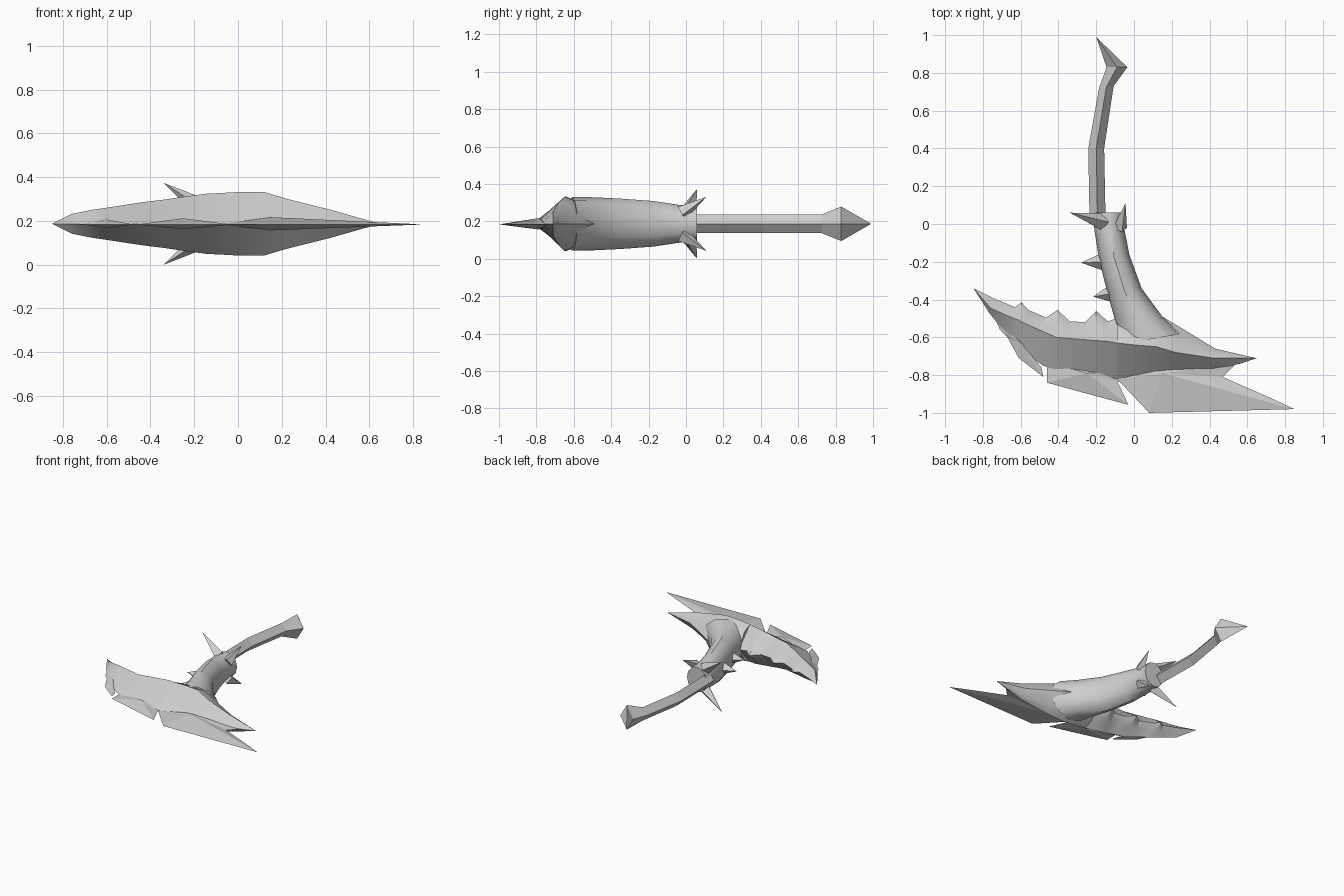
import bpy, bmesh, math
from mathutils import Vector

if "Cube" in bpy.data.objects:
    bpy.data.objects.remove(bpy.data.objects["Cube"])

ZC = 0.187  # height of the symmetry plane
steel = bpy.data.materials.new("pale grey")
steel.diffuse_color = (0.62, 0.62, 0.62, 1)
steel.use_nodes = True
steel.node_tree.nodes["Principled BSDF"].inputs["Base Color"].default_value = steel.diffuse_color


def finish(name, bm, smooth=None):
    bmesh.ops.remove_doubles(bm, verts=bm.verts[:], dist=0.0005)
    bmesh.ops.recalc_face_normals(bm, faces=bm.faces[:])
    me = bpy.data.meshes.new(name)
    bm.to_mesh(me)
    bm.free()
    me.materials.append(steel)
    ob = bpy.data.objects.new(name, me)
    bpy.context.collection.objects.link(ob)
    if smooth:
        bpy.ops.object.select_all(action='DESELECT')
        bpy.context.view_layer.objects.active = ob
        ob.select_set(True)
        bpy.ops.object.shade_smooth_by_angle(angle=math.radians(smooth))
    return ob


def skin(name, rings, smooth=None):
    """Join closed rings of points into a capped tube."""
    bm = bmesh.new()
    vr = [[bm.verts.new(p) for p in r] for r in rings]
    n = len(vr[0])
    for a, b in zip(vr, vr[1:]):
        for i in range(n):
            j = (i + 1) % n
            bm.faces.new((a[i], a[j], b[j], b[i]))
    bm.faces.new(vr[0])
    bm.faces.new(vr[-1])
    bmesh.ops.dissolve_degenerate(bm, dist=0.0005, edges=bm.edges[:])
    return finish(name, bm, smooth)


def loft(name, sections, n, smooth=None):
    """Sections give left x, y, right x, y and half height."""
    rings = []
    for lx, ly, rx, ry, h in sections:
        c = Vector(((lx + rx) / 2, (ly + ry) / 2, ZC))
        a = Vector(((rx - lx) / 2, (ry - ly) / 2, 0))
        rings.append([c + a * math.cos(t) + Vector((0, 0, h * math.sin(t)))
                      for t in (2 * math.pi * i / n for i in range(n))])
    return skin(name, rings, smooth)


def wing(name, sections, bulge, smooth):
    """Sections give x, front y, ridge y, half height, back x, back y."""
    rings = []
    for x, f, r, h, bx, b in sections:
        mx, my, mh = (x + bx) / 2, (r + b) / 2, h * bulge
        rings.append([(x, f, ZC), (x, r, ZC + h), (mx, my, ZC + mh),
                      (bx, b, ZC), (mx, my, ZC - mh), (x, r, ZC - h)])
    return skin(name, rings, smooth)


def blade(name, outline, apex, h):
    """Thin plate, thickest at the apex and sharp all round."""
    bm = bmesh.new()
    rim = [bm.verts.new((x, y, ZC - 0.003)) for x, y in outline]
    for s in (h, -h):
        top = bm.verts.new((*apex, ZC + s))
        for i in range(len(rim)):
            bm.faces.new((rim[i], rim[(i + 1) % len(rim)], top))
    finish(name, bm)


def spike(name, base, tip, r):
    base, tip = Vector(base), Vector(tip)
    d = (tip - base).normalized()
    u = d.cross(Vector((0, 1, 0))).normalized()
    v = d.cross(u)
    ring = [base + u * r * math.cos(k * math.pi / 2) + v * r * math.sin(k * math.pi / 2)
            for k in range(4)]
    skin(name, [ring, [tip] * 4])


# Handle and pommel
loft("handle", [(-.235, 0, -.15, 0, .05), (-.242, .4, -.158, .4, .05),
                (-.185, .72, -.108, .73, .05), (-.145, .83, -.035, .83, .092),
                (-.2, .99, -.2, .99, 0)], 4)

# Neck running from the collar into the head
loft("neck", [(-.215, .06, -.05, .06, .095), (-.21, -.03, -.05, -.03, .1),
              (-.185, -.19, -.025, -.16, .122), (-.14, -.37, .04, -.34, .135),
              (-.10, -.51, .15, -.49, .142), (-.09, -.64, .26, -.58, .143)], 12, 40)

# Left wing with a jagged back edge
wing("left_wing", [
    (-.85, -.34, -.34, 0, -.85, -.34), (-.76, -.48, -.445, .045, -.74, -.395),
    (-.66, -.60, -.49, .065, -.63, -.44), (-.61, -.65, -.51, .072, -.595, -.415),
    (-.57, -.69, -.53, .078, -.56, -.455), (-.48, -.75, -.57, .092, -.465, -.495),
    (-.41, -.775, -.6, .102, -.405, -.455), (-.34, -.785, -.606, .11, -.34, -.515),
    (-.26, -.80, -.612, .122, -.26, -.52), (-.2, -.81, -.617, .13, -.2, -.46),
    (-.14, -.815, -.621, .138, -.14, -.515), (-.09, -.82, -.63, .14, -.09, -.5)],
    0.5, 25)

# Right wing, rounded behind the ridge
wing("right_wing", [
    (-.09, -.82, -.63, .14, -.09, -.5), (.0, -.81, -.64, .145, .02, -.47),
    (.12, -.80, -.65, .145, .15, -.49), (.22, -.79, -.68, .115, .25, -.55),
    (.42, -.77, -.71, .065, .43, -.66), (.56, -.74, -.71, .025, .56, -.69),
    (.65, -.71, -.71, 0, .65, -.71)], 0.78, 45)

# Thin cutting blades along the front
blade("outer_blade", [(-.75, -.47), (-.71, -.56), (-.67, -.6), (-.61, -.71),
                      (-.48, -.81), (-.49, -.76), (-.53, -.72), (-.5, -.65)],
      (-.6, -.63), .02)
blade("middle_blade", [(-.46, -.73), (-.46, -.84), (-.28, -.89), (-.03, -.957),
                       (-.085, -.84), (-.06, -.78)], (-.25, -.79), .025)
blade("right_blade", [(-.09, -.82), (.08, -1), (.85, -.98), (.72, -.92),
                      (.47, -.81), (.54, -.74), (.3, -.72), (0, -.75)],
      (.15, -.79), .03)

# Collar spikes, mirrored above and below
for s, side in ((1, "upper"), (-1, "lower")):
    spike(side + "_left_collar_spike", (-.16, .01, ZC + s * .07),
          (-.34, .06, ZC + s * ZC), .045)
    spike(side + "_right_collar_spike", (-.075, -.02, ZC + s * .06),
          (-.045, .11, ZC + s * .145), .04)

# Small spikes on the side of the neck
spike("neck_spike_back", (-.17, -.2, ZC), (-.28, -.205, ZC), .045)
spike("neck_spike_front", (-.13, -.37, ZC), (-.215, -.385, ZC), .042)
